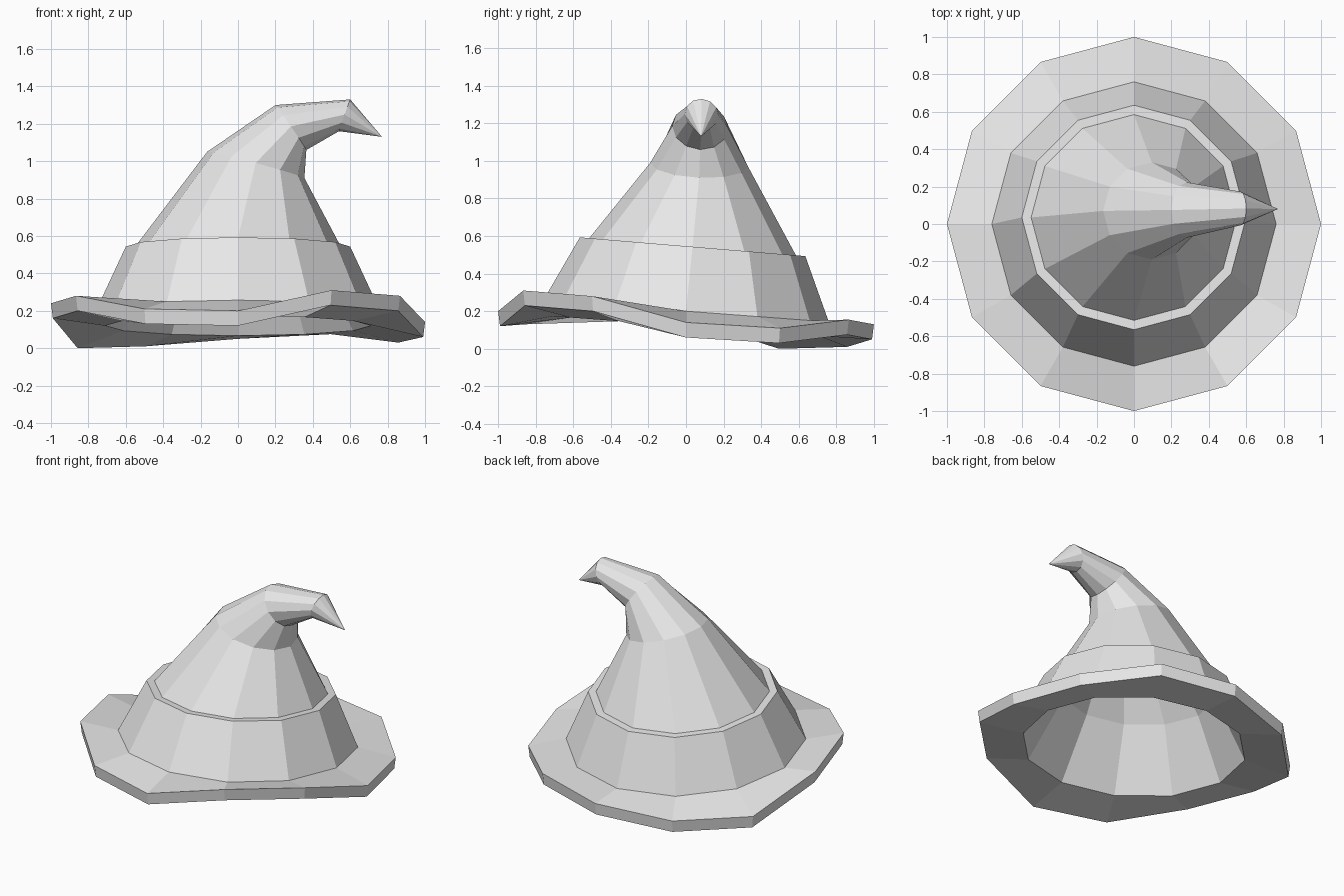
import bpy
import math

if "Cube" in bpy.data.objects:
    bpy.data.objects.remove(bpy.data.objects["Cube"])

SIDES = 12
grey = bpy.data.materials.new("felt grey")
grey.diffuse_color = (0.8, 0.8, 0.8, 1)
grey.use_nodes = True
grey.node_tree.nodes["Principled BSDF"].inputs["Base Color"].default_value = grey.diffuse_color


def ring(center, u, v):
    """Twelve points on an ellipse spanned by the half axes u and v."""
    pts = []
    for k in range(SIDES):
        a = 2 * math.pi * k / SIDES
        c, s = math.cos(a), math.sin(a)
        pts.append(tuple(center[i] + c * u[i] + s * v[i] for i in range(3)))
    return pts


def level_ring(r, y, z, slope):
    """Round ring that sinks toward the back."""
    return ring((0, y, z), (r, 0, 0), (0, r, -slope * r))


def bent_ring(center, u, r):
    """Ring of the leaning cone; u points to the underside of the bend."""
    return ring(center, u, (0, r, -0.04 * r))


def loft(name, rings, tip=None):
    """Skin consecutive rings, optionally closing on a tip point."""
    verts = [p for r in rings for p in r]
    faces = []
    for i in range(len(rings) - 1):
        for k in range(SIDES):
            n = (k + 1) % SIDES
            a, b = i * SIDES, (i + 1) * SIDES
            faces.append((a + k, a + n, b + n, b + k))
    if tip:
        verts.append(tip)
        a = (len(rings) - 1) * SIDES
        for k in range(SIDES):
            faces.append((a + k, a + (k + 1) % SIDES, len(verts) - 1))
    mesh = bpy.data.meshes.new(name)
    mesh.from_pydata(verts, [], faces)
    mesh.materials.append(grey)
    obj = bpy.data.objects.new(name, mesh)
    bpy.context.collection.objects.link(obj)
    return obj


# Wavy brim edge: height at every 30 degrees, starting on the right side
heights = [0.14, 0.11, 0.155, 0.13, 0.09, 0.08,
           0.24, 0.28, 0.21, 0.20, 0.31, 0.28]


def brim_edge(r, drop):
    return [(x, y, h - drop)
            for (x, y, _), h in zip(level_ring(r, 0, 0, 0), heights)]


hole = level_ring(0.71, 0, 0.12, 0.075)
base = level_ring(0.76, 0, 0.20, 0.075)
band_top = level_ring(0.60, 0.035, 0.543, 0.083)
step = level_ring(0.55, 0.035, 0.543, 0.083)

# Brim slab, from the head opening around the outer edge to the band
loft("brim", [hole, brim_edge(0.99, 0.08), brim_edge(1.0, 0), base])

# Hat band with its narrow ledge
loft("band", [base, band_top, step])

# Crown curling over to a pointed tip
bends = [((0.095, 0.07, 0.98), (0.26, 0, -0.07), 0.26),
         ((0.283, 0.075, 1.18), (0.0825, 0, -0.12), 0.148),
         ((0.57, 0.083, 1.245), (-0.03, 0, -0.085), 0.09)]
loft("crown", [step] + [bent_ring(*b) for b in bends], (0.77, 0.08, 1.13))

# Hollow lining inside the hat
inner = [bent_ring(c, [x * s for x in u], r * s)
         for (c, u, r), s in zip(bends[:2], (0.7, 0.5))]
lining = loft("lining", [hole, level_ring(0.50, 0.035, 0.515, 0.083)] + inner,
              (0.52, 0.083, 1.24))
lining.data.flip_normals()
